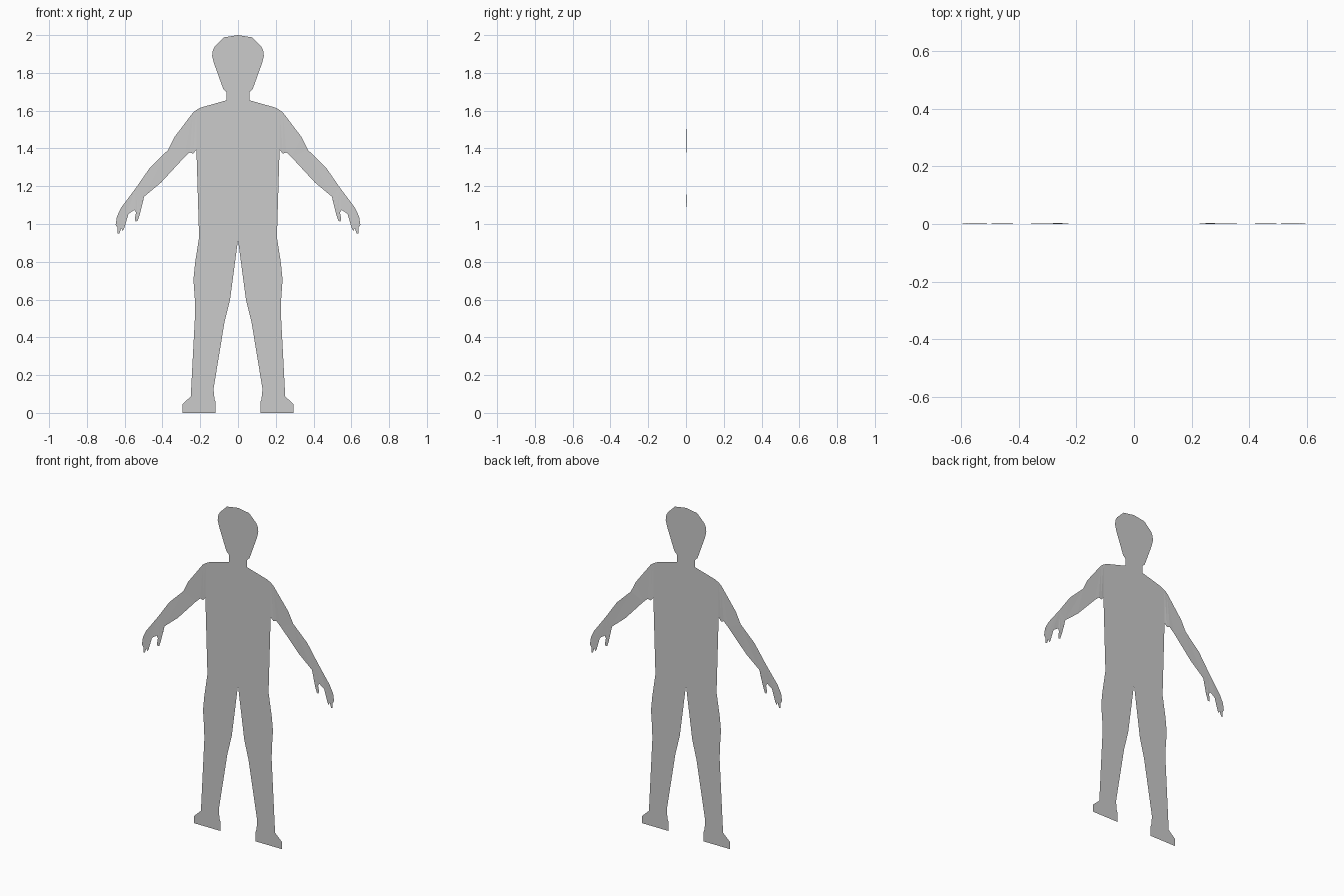
import bpy, bmesh


def flat_part(name, outline):
    """Right half of a flat cut-out, (x, z) or (x, z, y) points anticlockwise from the front; mirrored."""
    bm = bmesh.new()
    verts = [bm.verts.new((p[0], p[2] if len(p) > 2 else 0, p[1])) for p in outline]
    face = bm.faces.new(verts)
    bmesh.ops.triangulate(bm, faces=[face])
    mesh = bpy.data.meshes.new(name)
    bm.to_mesh(mesh)
    bm.free()
    obj = bpy.data.objects.new(name, mesh)
    bpy.context.collection.objects.link(obj)
    mirror = obj.modifiers.new("Mirror", 'MIRROR')
    mirror.use_axis[0] = True
    return obj


# Head and neck
flat_part("head", [
    (0, 1.655), (.06, 1.655), (.062, 1.70), (.078, 1.715), (.127, 1.85),
    (.137, 1.89), (.133, 1.92), (.123, 1.94), (.075, 1.988), (0, 2)])

# Torso, from the crotch to the shoulder seam
flat_part("torso", [
    (0, .917), (.206, .93), (.192, 1.12), (.17, 1.28), (.167, 1.395),
    (.185, 1.442), (.22, 1.392), (.22, 1.604), (.195, 1.617), (.06, 1.655), (0, 1.655)])

# Leg
flat_part("leg", [
    (0, .917), (.026, .85), (.032, .785), (.042, .6), (.074, .535),
    (.1, .365), (.132, .21), (.14, .138), (.134, .10), (.118, .055),
    (.118, .005), (.295, .005), (.295, .045), (.25, .087), (.222, .138),
    (.217, .212), (.216, .376), (.224, .45), (.22, .535), (.228, .595),
    (.236, .705), (.227, .795), (.206, .93)])

# Foot sole strip
flat_part("sole", [(.118, 0), (.295, 0), (.295, .005), (.118, .005)])

# Arm, bowed very slightly out of the plane
flat_part("arm", [
    (.22, 1.392), (.238, 1.373, .002), (.256, 1.379, .003), (.285, 1.352, .003),
    (.407, 1.22, .003), (.497, 1.145, .002), (.539, 1.193, .002), (.465, 1.30, .003),
    (.37, 1.392, .003), (.338, 1.458, .002), (.238, 1.59), (.22, 1.604)])

# Hand with thumb and curled fingers
flat_part("hand", [
    (.497, 1.145, .002), (.505, 1.11, .002), (.52, 1.05), (.531, 1.017), (.543, 1.012),
    (.546, 1.03), (.54, 1.06), (.548, 1.075), (.575, 1.057), (.598, 1.03),
    (.603, .975), (.612, .963), (.62, .99), (.628, .95), (.638, .95),
    (.637, .98), (.648, .995), (.641, 1.04), (.618, 1.087), (.539, 1.193, .002)])
